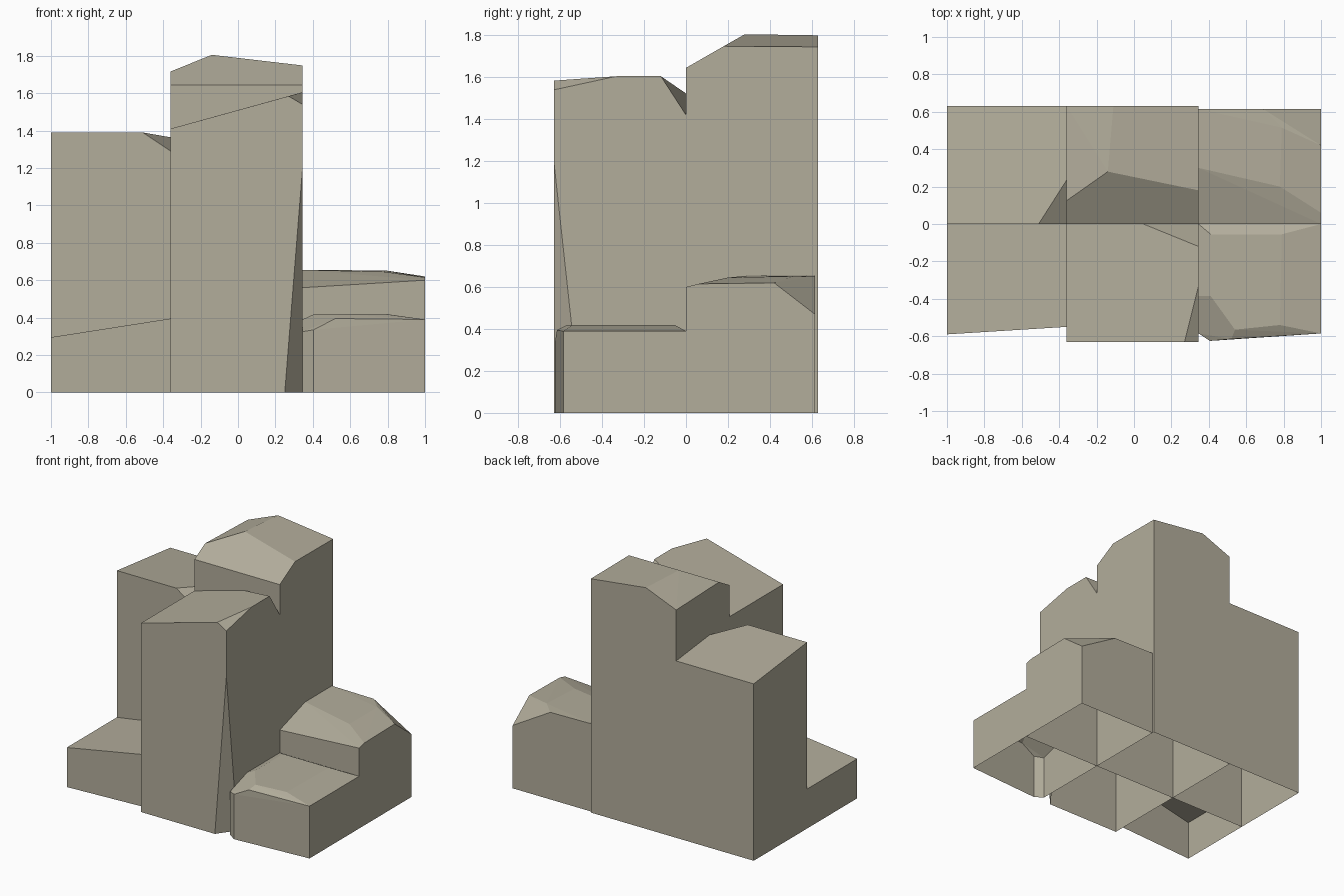
import bpy
import bmesh
import math

default_cube = bpy.data.objects.get("Cube")
if default_cube:
    bpy.data.objects.remove(default_cube, do_unlink=True)

# Stone colour
stone = bpy.data.materials.new("warm_grey_stone")
stone.use_nodes = True
colour = (0.45, 0.42, 0.33, 1)
stone.diffuse_color = colour
stone.node_tree.nodes["Principled BSDF"].inputs["Base Color"].default_value = colour

# Seams shared by neighbouring columns
left, right = -1, 1
seam_l, seam_r = -0.36, 0.345
back, front = 0.63, -0.63


def rectangle(x_min, x_max, y_min, y_max):
    """Plan outline of a straight-sided column."""
    return [(x, y) for x in (x_min, x_max) for y in (y_min, y_max)]


def rock_column(name, footprint, crown):
    """Faceted column: hull of the footprint and crown, open underneath."""
    bm = bmesh.new()
    for x, y in footprint:
        bm.verts.new((x, y, 0))
    for point in crown:
        bm.verts.new(point)
    hull = bmesh.ops.convex_hull(bm, input=bm.verts[:])
    spare = {v for v in hull["geom_interior"] + hull["geom_unused"]
             if isinstance(v, bmesh.types.BMVert)}
    bmesh.ops.delete(bm, geom=list(spare), context="VERTS")
    # Merge the triangles of each flat facet
    bmesh.ops.dissolve_limit(bm, angle_limit=math.radians(1.5),
                             verts=bm.verts[:], edges=bm.edges[:])
    bmesh.ops.recalc_face_normals(bm, faces=bm.faces[:])
    underside = [f for f in bm.faces if f.normal.z < -0.9]
    bmesh.ops.delete(bm, geom=underside, context="FACES")

    mesh = bpy.data.meshes.new(name)
    bm.to_mesh(mesh)
    bm.free()
    mesh.materials.append(stone)
    column = bpy.data.objects.new(name, mesh)
    bpy.context.collection.objects.link(column)
    return column


# Tall back column on the left side, with a chipped inner corner
rock_column("back_left_column", rectangle(left, seam_l, 0, back), [
    (left, 0, 1.39), (left, back, 1.32), (seam_l, back, 1.32),
    (seam_l, 0.235, 1.364), (-0.51, 0, 1.39), (seam_l, 0, 1.29)])

# Tallest column, with a ridge and a sloped front bevel
rock_column("back_middle_column", rectangle(seam_l, seam_r, 0, back), [
    (seam_l, 0, 1.645), (seam_r, 0, 1.645),
    (seam_l, 0.125, 1.716), (-0.14, 0.28, 1.805), (seam_r, 0.18, 1.748),
    (seam_l, back, 1.7), (-0.11, back, 1.8), (seam_r, back, 1.745)])

# Medium column with bevelled front and broken rear corner
c_back = 0.615
rock_column("back_right_column", rectangle(seam_r, right, 0, c_back), [
    (seam_r, 0, 0.56), (right, 0, 0.6), (right, 0.06, 0.615),
    (0.78, 0.2, 0.645), (seam_r, 0.3, 0.655), (right, 0.42, 0.62),
    (0.79, 0.515, 0.652), (0.69, c_back, 0.65),
    (right, c_back, 0.47), (seam_r, c_back, 0.655)])

# Low column with a bevelled rim and clipped inner corner
rock_column("front_right_column", [
    (seam_r, 0), (right, 0), (right, -0.585),
    (0.405, -0.625), (seam_r, -0.585)], [
    (seam_r, 0, 0.39), (right, 0, 0.39), (right, -0.585, 0.39),
    (0.41, -0.055, 0.42), (0.79, -0.055, 0.42),
    (0.41, -0.385, 0.42), (0.54, -0.565, 0.42), (0.78, -0.54, 0.42),
    (seam_r, -0.385, 0.39), (0.52, -0.615, 0.395),
    (0.405, -0.625, 0.335), (seam_r, -0.585, 0.325)])

# Tall front column: slanted top, two chipped corners, tapering edge cut
rock_column("front_middle_column", [
    (seam_l, 0), (seam_r, 0), (seam_r, -0.5),
    (0.25, front), (seam_l, front)], [
    (seam_l, 0, 1.41), (seam_l, front, 1.41), (0.05, 0, 1.523),
    (seam_r, -0.12, 1.605), (seam_r, 0, 1.42),
    (seam_r, -0.33, 1.605), (0.27, front, 1.584),
    (seam_r, front, 1.54), (seam_r, front, 1.2)])

# Low slanted slab
slab = [(left, 0), (left, -0.59), (seam_l, -0.55), (seam_l, 0)]
rock_column("front_left_slab", slab, [
    (x, y, 0.295 if x == left else 0.395) for x, y in slab])
